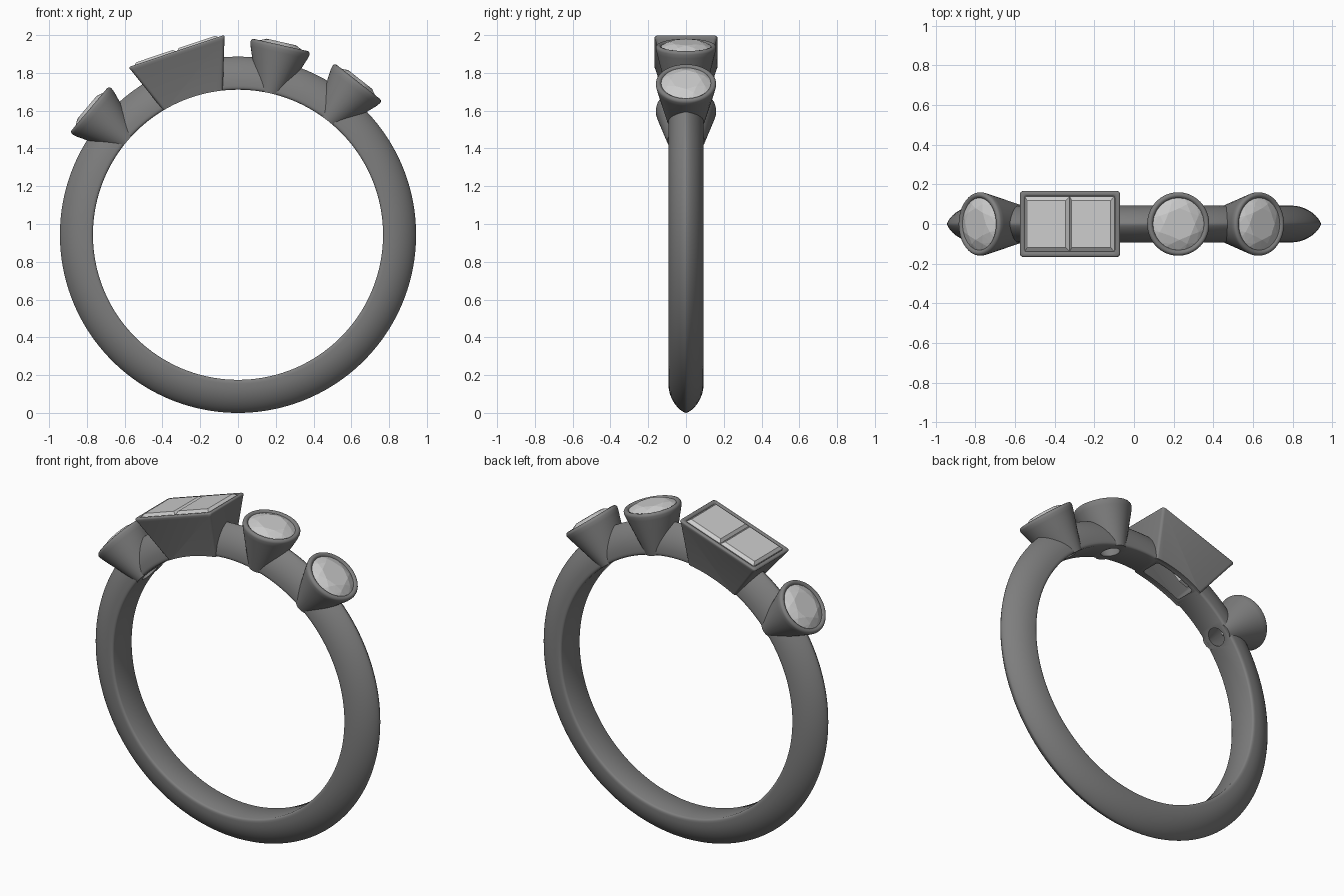
import bpy, bmesh, math
from mathutils import Matrix, Vector

if "Cube" in bpy.data.objects:
    bpy.data.objects.remove(bpy.data.objects["Cube"])

CZ, R_IN, R_OUT, HALF_W = 0.943, 0.768, 0.943, 0.093


def material(name, v):
    m = bpy.data.materials.new(name)
    m.diffuse_color = (v, v, v, 1)
    m.use_nodes = True
    m.node_tree.nodes["Principled BSDF"].inputs["Base Color"].default_value = m.diffuse_color
    return m


METAL, GEM = material("dark_metal", 0.21), material("pale_stone", 1.0)


def finish(bm, name, angle=0, mat=METAL):
    """Turn a bmesh into an object, tilted about the ring centre by an angle."""
    bmesh.ops.recalc_face_normals(bm, faces=bm.faces)
    mesh = bpy.data.meshes.new(name)
    bm.to_mesh(mesh)
    bm.free()
    mesh.transform(Matrix.Translation((0, 0, CZ)) @ Matrix.Rotation(math.radians(angle), 4, 'Y'))
    mesh.materials.append(mat)
    ob = bpy.data.objects.new(name, mesh)
    bpy.context.collection.objects.link(ob)
    return ob


def activate(ob):
    bpy.ops.object.select_all(action='DESELECT')
    ob.select_set(True)
    bpy.context.view_layer.objects.active = ob


def shade(ob, deg=50):
    activate(ob)
    bpy.ops.object.shade_smooth_by_angle(angle=math.radians(deg))


def subtract(ob, cutter):
    activate(ob)
    mod = ob.modifiers.new("cut", 'BOOLEAN')
    mod.operation, mod.solver, mod.object = 'DIFFERENCE', 'EXACT', cutter
    bpy.ops.object.modifier_apply(modifier=mod.name)


def ellipse(hx, hy, n=64):
    return [(hx * math.cos(2 * math.pi * i / n), hy * math.sin(2 * math.pi * i / n)) for i in range(n)]


def rectangle(hx, hy, c=0.016, steps=4):
    pts = []
    for k, (sx, sy) in enumerate([(1, 1), (-1, 1), (-1, -1), (1, -1)]):
        for i in range(steps + 1):
            a = math.pi / 2 * (k + i / steps)
            pts.append((sx * (hx - c) + c * math.cos(a), sy * (hy - c) + c * math.sin(a)))
    return pts


def loft(outline, sections, closed):
    """Skin (half x, half y, height) sections; closed joins last to first, otherwise cap."""
    bm = bmesh.new()
    rings = [[bm.verts.new((x, y, h)) for x, y in outline(hx, hy)] for hx, hy, h in sections]
    pairs = list(zip(rings, rings[1:]))
    if closed:
        pairs.append((rings[-1], rings[0]))
    else:
        bm.faces.new(rings[0])
        bm.faces.new(rings[-1])
    for a, b in pairs:
        n = len(a)
        for i in range(n):
            j = (i + 1) % n
            bm.faces.new((a[i], a[j], b[j], b[i]))
    return bm


def hull(points):
    bm = bmesh.new()
    for p in points:
        bm.verts.new(p)
    bmesh.ops.convex_hull(bm, input=bm.verts)
    bmesh.ops.dissolve_limit(bm, angle_limit=0.01, verts=bm.verts, edges=bm.edges)
    return bm


# Band: flat inside, slightly pointed dome outside, spun around the finger
side = [(HALF_W - 0.01, R_IN), (HALF_W - 0.003, R_IN + 0.004), (HALF_W, R_IN + 0.012)]
for i in range(11):
    s = math.sin(math.pi / 2 * i / 10)
    side.append((HALF_W * max(0, 1 - s * s) ** 0.7, 0.79 + (R_OUT - 0.79) * s))
profile = side[:-1] + [(0, R_OUT)] + [(-y, r) for y, r in reversed(side[:-1])]
bm = bmesh.new()
N = 160
rings = []
for i in range(N):
    a = 2 * math.pi * i / N
    rings.append([bm.verts.new((r * math.sin(a), y, r * math.cos(a))) for y, r in profile])
for i in range(N):
    a, b = rings[i], rings[(i + 1) % N]
    for j in range(len(a)):
        k = (j + 1) % len(a)
        bm.faces.new((a[j], a[k], b[k], b[j]))
band = finish(bm, "band")

# Finger hole cutter trims the undersides of the seats
bm = bmesh.new()
bmesh.ops.create_cone(bm, cap_ends=True, segments=N, radius1=R_IN, radius2=R_IN, depth=1,
                      matrix=Matrix.Rotation(math.pi / 2, 4, 'X'))
bm.transform(Matrix.Rotation(math.pi / 2, 4, 'Y'))
finger = finish(bm, "finger_cutter")
finger.hide_render = True
cutters = [finger]


def seat(name, outline, sections, hole, angle):
    ob = finish(loft(outline, sections, True), name, angle)
    subtract(ob, finger)
    shade(ob)
    cutter = finish(loft(outline, hole, False), name + "_cutter", angle)
    cutter.hide_render = True
    cutters.append(cutter)
    subtract(band, cutter)


# Round seats with brilliant-cut stones
round_rims = [(0.155, 0.99), (0.16, 1.012), (0.159, 1.02), (0.154, 1.027), (0.147, 1.03),
              (0.139, 1.028), (0.132, 1.022), (0.129, 1.012), (0.127, 0.98)]
round_seat = [(0.054, 0.088, 0.72)] + [(r, r, h) for r, h in round_rims] + [(0.036, 0.036, 0.72)]


def circle_pts(r, h, n, offset=0.0):
    return [Vector((r * math.cos(2 * math.pi * (i + offset) / n),
                    r * math.sin(2 * math.pi * (i + offset) / n), h)) for i in range(n)]


for label, angle in (("left", -49.8), ("middle", 12.7), ("right", 38.2)):
    seat(label + "_round_seat", ellipse, round_seat,
         [(0.04, 0.04, 0.70), (0.132, 0.132, 0.97)], angle)
    stone = hull(circle_pts(0.08, 1.046, 8) + circle_pts(0.108, 1.036, 8, 0.5)
                 + circle_pts(0.132, 1.021, 24) + circle_pts(0.132, 1.008, 24) + [Vector((0, 0, 0.81))])
    finish(stone, label + "_round_stone", angle, GEM)

# Rectangular seat with two step-cut stones side by side
RA = -18.5
rect_seat = [(0.155, 0.09, 0.72), (0.260, 0.161, 1.003), (0.266, 0.166, 1.016), (0.265, 0.165, 1.022),
             (0.260, 0.160, 1.026), (0.248, 0.148, 1.026), (0.242, 0.142, 1.022),
             (0.239, 0.139, 1.014), (0.237, 0.137, 0.97), (0.115, 0.05, 0.72)]
seat("rectangular_seat", rectangle, rect_seat, [(0.118, 0.053, 0.70), (0.236, 0.138, 0.98)], RA)
for label, cx in (("left", -0.119), ("right", 0.119)):
    pts = []
    for hx, hy, h in ((0.103, 0.118, 1.037), (0.118, 0.138, 1.022),
                      (0.118, 0.138, 1.005), (0.03, 0.04, 0.85)):
        pts += [Vector((cx + sx * hx, sy * hy, h)) for sx in (-1, 1) for sy in (-1, 1)]
    finish(hull(pts), label + "_rectangular_stone", RA, GEM)

shade(band)
for c in cutters:
    bpy.data.objects.remove(c)
